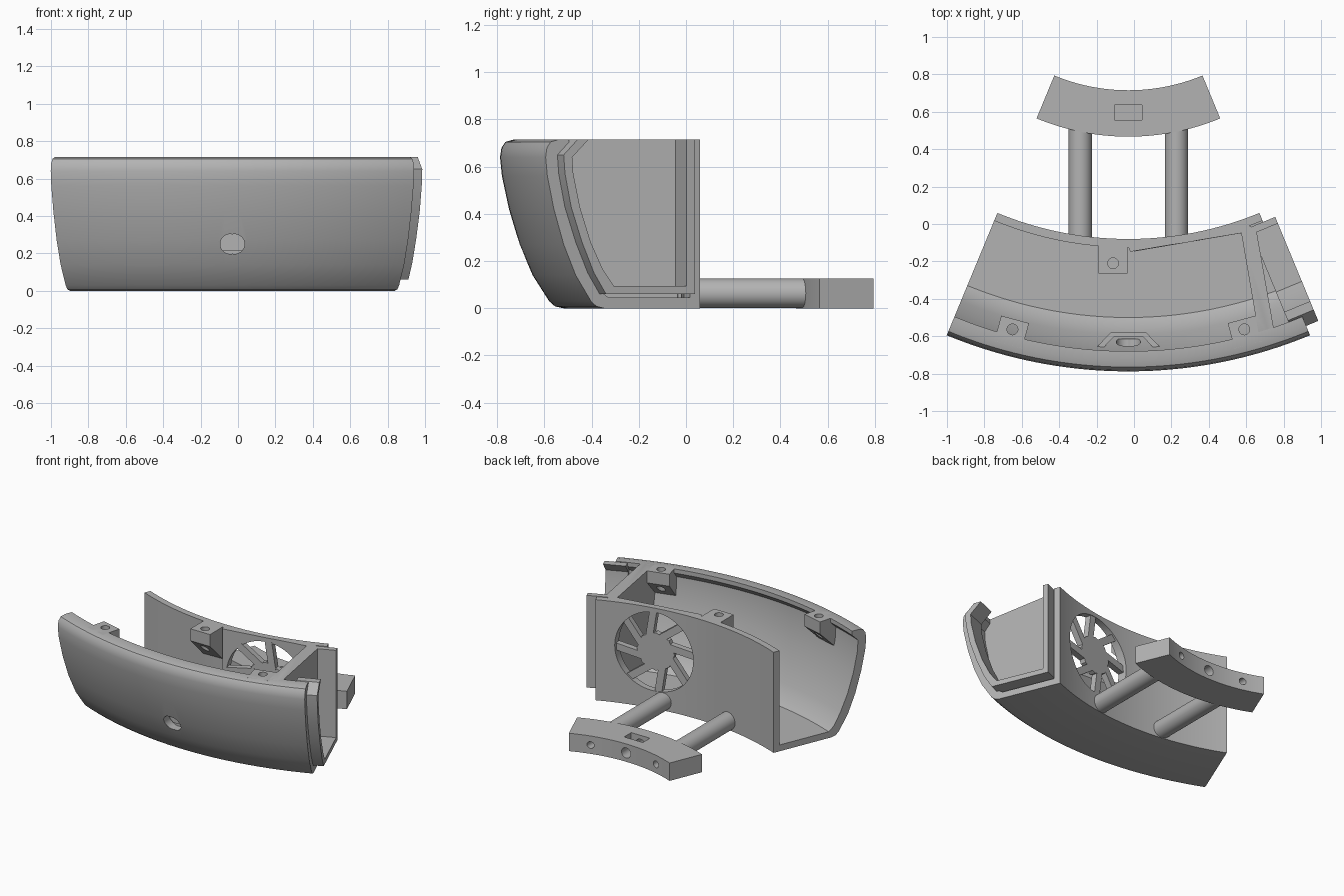
import bpy, bmesh, math
from mathutils import Vector

cube = bpy.data.objects.get("Cube")
if cube:
    bpy.data.objects.remove(cube, do_unlink=True)

CX, CY, TOP = -0.03, 1.75, 0.715      # ring centre and rim height
HALF = math.radians(22.5)             # half of the ring sector

grey = bpy.data.materials.new("plain grey")
grey.use_nodes = True
grey.diffuse_color = (0.45, 0.45, 0.45, 1)
grey.node_tree.nodes["Principled BSDF"].inputs["Base Color"].default_value = grey.diffuse_color


def loft(name, rings):
    """Closed solid through rings of equal point count."""
    bm = bmesh.new()
    vs = [[bm.verts.new(p) for p in ring] for ring in rings]
    n = len(vs[0])
    for a, b in zip(vs, vs[1:]):
        for i in range(n):
            j = (i + 1) % n
            bm.faces.new((a[i], a[j], b[j], b[i]))
    bm.faces.new(vs[0])
    bm.faces.new(vs[-1])
    bmesh.ops.recalc_face_normals(bm, faces=bm.faces)
    me = bpy.data.meshes.new(name)
    bm.to_mesh(me)
    bm.free()
    me.materials.append(grey)
    ob = bpy.data.objects.new(name, me)
    bpy.context.collection.objects.link(ob)
    return ob


def polar(r, a, z=0.0):
    return Vector((CX + r * math.sin(a), CY - r * math.cos(a), z))


def sector(name, profile, steps=48):
    angles = [HALF * (2 * k / steps - 1) for k in range(steps + 1)]
    return loft(name, [[polar(r, a, z) for r, z in profile] for a in angles])


def prism(name, pts, z0, z1):
    return loft(name, [[(x, y, z) for x, y in pts] for z in (z0, z1)])


def rod(name, start, end, radius, n=32):
    start, end = Vector(start), Vector(end)
    q = (end - start).to_track_quat('Z', 'Y')
    circle = [q @ Vector((radius * math.cos(t), radius * math.sin(t), 0))
              for t in (2 * math.pi * k / n for k in range(n))]
    return loft(name, [[start + c for c in circle], [end + c for c in circle]])


def boolean(ob, tool, op='DIFFERENCE', keep=False):
    mod = ob.modifiers.new("cut", 'BOOLEAN')
    mod.operation, mod.solver, mod.object = op, 'EXACT', tool
    bpy.context.view_layer.objects.active = ob
    bpy.ops.object.modifier_apply(modifier=mod.name)
    if not keep:
        bpy.data.objects.remove(tool, do_unlink=True)


# Curved trough: back wall, floor, bowed front wall and rounded rim with a lip
outer = [(2.27, 0), (2.305, 0.008), (2.33, 0.03), (2.40, 0.14), (2.455, 0.27), (2.50, 0.42),
         (2.53, 0.56), (2.538, 0.64), (2.532, 0.68), (2.515, 0.705), (2.48, TOP)]
inner = [(2.43, TOP), (2.43, 0.685), (2.475, 0.64), (2.47, 0.56), (2.44, 0.42), (2.395, 0.28),
         (2.34, 0.16), (2.29, 0.075), (2.25, 0.045), (1.875, 0.045), (1.875, TOP)]
shell = sector("curved_shell", [(1.83, TOP), (1.83, 0)] + outer + inner)

# Solid of the trough, used to trim inside parts
trim = sector("trim_helper", [(1.85, TOP), (1.85, 0.02)]
              + [(r - 0.025, max(z, 0.02 + 0.001 * k)) for k, (r, z) in enumerate(outer)])
trim.hide_render = True

# Flat mount behind the vent, and the vent opening
TILT = math.radians(9.7)
across = Vector((math.cos(TILT), math.sin(TILT), 0))
outward = Vector((math.sin(TILT), -math.cos(TILT), 0))
hub_at = polar(1.853, TILT, 0.405)
arc = [polar(1.85, TILT + math.radians(d))[:2] for d in range(10, -11, -2)]
mount = prism("vent_mount", [(-0.02, -0.148), (0.655, -0.035)] + arc, 0.03, TOP)
for part in (shell, mount):
    boolean(part, rod("vent_cutter", hub_at - outward * 0.15, hub_at + outward * 0.15, 0.28, 64))

# Vent pinwheel: hub and slanted spokes
rod("vent_hub", hub_at - outward * 0.02, hub_at + outward * 0.02, 0.135, 8)
for k in range(8):
    t = math.radians(45 * k)
    radial = across * math.cos(t) + Vector((0, 0, math.sin(t)))
    side = Vector((0, 0, math.cos(t))) - across * math.sin(t)
    a = hub_at + radial * 0.09 + side * 0.02
    b = hub_at + radial * 0.215 + side * 0.19
    w = (b - a).normalized().cross(outward) * 0.025
    loft("vent_spoke", [[p + outward * d for p in (a - w, a + w, b + w, b - w)]
                        for d in (-0.02, 0.022)])

# Cross partition next to the joint
partition = prism("partition", [(0.572, -0.04), (0.652, -0.02), (0.79, -0.8), (0.703, -0.8)], 0.02, TOP)
boolean(partition, trim, 'INTERSECT', keep=True)

# U-shaped joint tongue on the left end
tongue = [(1.882, TOP), (1.882, 0.06), (2.29, 0.06), (2.345, 0.15), (2.40, 0.28), (2.45, 0.43),
          (2.478, 0.57), (2.484, 0.65), (2.42, TOP), (2.37, TOP), (2.445, 0.64), (2.44, 0.57),
          (2.41, 0.43), (2.36, 0.28), (2.305, 0.165), (2.255, 0.095), (1.92, 0.095), (1.92, TOP)]
normal = Vector((math.cos(HALF), math.sin(HALF), 0))
loft("joint_tongue", [[polar(r, HALF, z) + normal * d for r, z in tongue] for d in (-0.08, 0.07)])


# Screw tabs with sloped undersides
def tab(name, base, facing, reach, back):
    width = Vector((-facing.y, facing.x, 0)) * 0.077
    prof = [(-back, TOP), (reach, TOP), (reach, 0.63), (-back, 0.63 - reach - back)]
    ob = loft(name, [[base + facing * d + Vector((0, 0, z)) + width * s for d, z in prof]
                     for s in (-1, 1)])
    hole = base + facing * (reach - 0.055)
    boolean(ob, rod("screw_cutter", hole + Vector((0, 0, 0.3)), hole + Vector((0, 0, 0.9)), 0.029))


tab("back_tab", Vector((-0.112, -0.115, 0)), Vector((0, -1, 0)), 0.15, 0.02)
for name, a in (("right_tab", -15), ("left_tab", 15)):
    a = math.radians(a)
    tab(name, polar(2.43, a), Vector((-math.sin(a), math.cos(a), 0)), 0.09, 0.05)

# Sensor pocket inside the front wall, and the slot through the wall
pocket = prism("sensor_pocket", [(-0.23, -0.69), (-0.125, -0.58), (0.065, -0.58), (0.17, -0.69)], 0.1, 0.33)
boolean(pocket, trim, 'INTERSECT')
boolean(pocket, prism("pocket_cutter", [(-0.20, -0.70), (-0.11, -0.605), (0.05, -0.605), (0.14, -0.70)],
                      0.15, 0.4))
for x in (-0.042, -0.018):
    boolean(shell, rod("slot_cutter", (x, -0.9, 0.25), (x, -0.615, 0.25), 0.053))

# Rear block with screw holes and a nut pocket
block = sector("rear_block", [(1.035, 0), (1.283, 0), (1.283, 0.127), (1.035, 0.127)], 32)
boolean(block, prism("nut_cutter", [(-0.105, 0.555), (0.042, 0.555), (0.042, 0.635), (-0.105, 0.635)],
                     0.02, 0.2))
for off, rad, depth in ((0, 0.036, 0.4), (-0.257, 0.024, 0.6), (0.257, 0.024, 0.6)):
    boolean(block, rod("hole_cutter", (CX + off, depth, 0.063), (CX + off, 0.9, 0.063), rad))

# Connecting rods
for name, s in (("right_rod", -1), ("left_rod", 1)):
    x = CX + s * 0.257
    rod(name, (x, -0.085, 0.064), (x, 0.515, 0.064), 0.0625)

# Smooth curved surfaces, keep crisp edges
for ob in bpy.context.scene.objects:
    ob.select_set(ob.type == 'MESH')
bpy.context.view_layer.objects.active = shell
bpy.ops.object.shade_smooth_by_angle(angle=math.radians(28))
